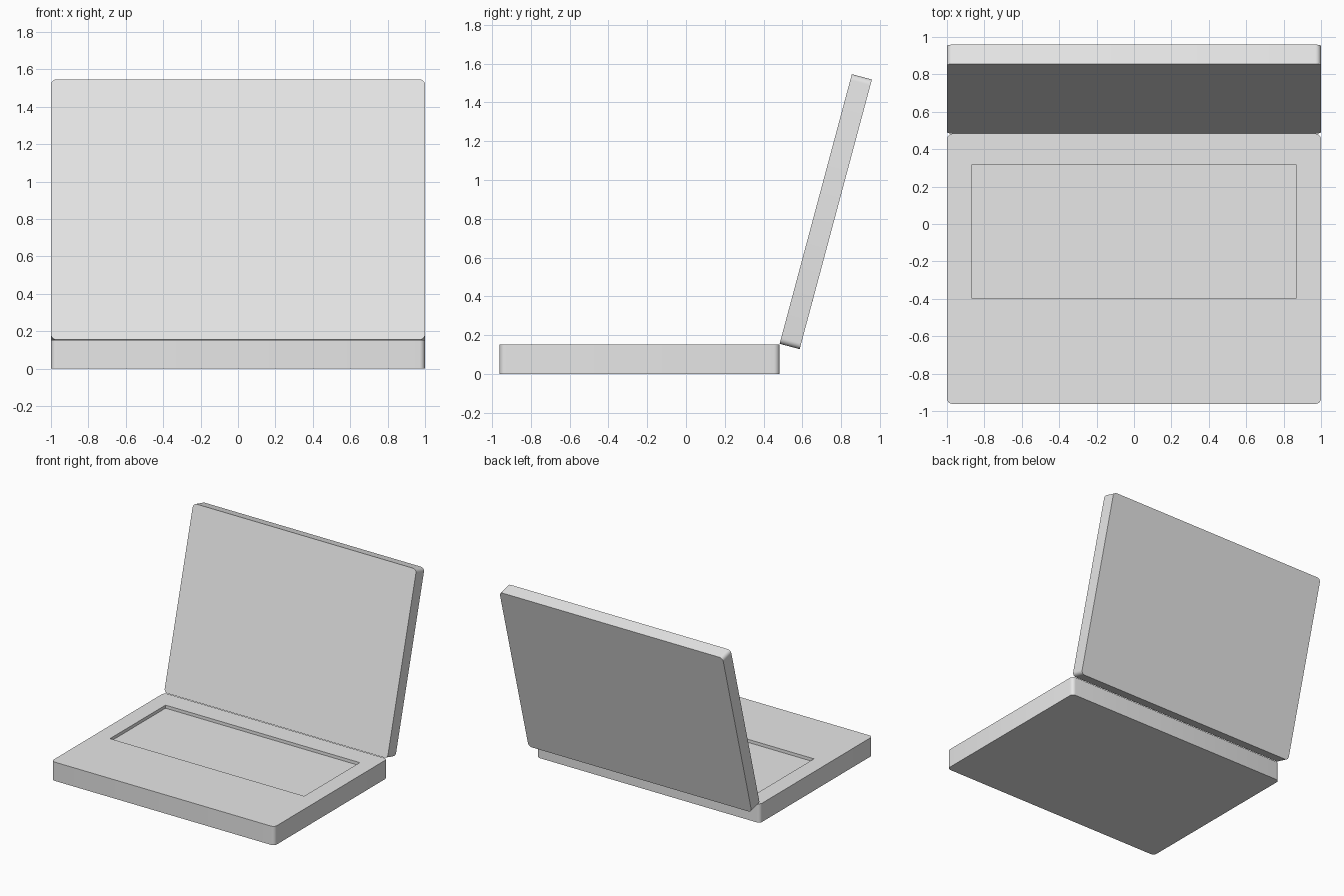
import bpy, bmesh, math
from mathutils import Matrix

if "Cube" in bpy.data.objects:
    bpy.data.objects.remove(bpy.data.objects["Cube"])

grey = bpy.data.materials.new("light_grey")
grey.diffuse_color = (0.8, 0.8, 0.8, 1)
grey.use_nodes = True
grey.node_tree.nodes["Principled BSDF"].inputs["Base Color"].default_value = grey.diffuse_color


def slab(name, x, y, z, radius=0.0):
    """Box from (min, max) ranges, with rounded upright corners."""
    bm = bmesh.new()
    bmesh.ops.create_cube(bm, size=1)
    for v in bm.verts:
        v.co = [r[0] if c < 0 else r[1] for c, r in zip(v.co, (x, y, z))]
    if radius:
        upright = [e for e in bm.edges
                   if abs(e.verts[0].co.z - e.verts[1].co.z) > 1e-4]
        bmesh.ops.bevel(bm, geom=upright, offset=radius, segments=5,
                        profile=0.5, affect='EDGES')
    bmesh.ops.recalc_face_normals(bm, faces=bm.faces)
    mesh = bpy.data.meshes.new(name)
    bm.to_mesh(mesh)
    bm.free()
    mesh.materials.append(grey)
    obj = bpy.data.objects.new(name, mesh)
    bpy.context.collection.objects.link(obj)
    return obj


def smooth(obj):
    bpy.ops.object.select_all(action='DESELECT')
    obj.select_set(True)
    bpy.context.view_layer.objects.active = obj
    bpy.ops.object.shade_smooth_by_angle(angle=math.radians(30))


# Base with a shallow keyboard recess
base = slab("base", (-1, 1), (-0.962, 0.483), (0, 0.152), 0.03)
cutter = slab("recess_cutter", (-0.87, 0.87), (-0.395, 0.315), (0.127, 0.3))
cutter.hide_render = True
cut = base.modifiers.new("recess", 'BOOLEAN')
cut.operation = 'DIFFERENCE'
cut.solver = 'EXACT'
cut.object = cutter
bpy.context.view_layer.objects.active = base
bpy.ops.object.modifier_apply(modifier=cut.name)
bpy.data.objects.remove(cutter)
smooth(base)

# Lid: lying flat, then stood up on its lower front edge and leaned back
lid = slab("lid", (-1, 1), (0, 1.44), (-0.107, 0), 0.03)
lid.data.transform(Matrix.Translation((0, 0.483, 0.155))
                   @ Matrix.Rotation(math.radians(75), 4, 'X'))
smooth(lid)
